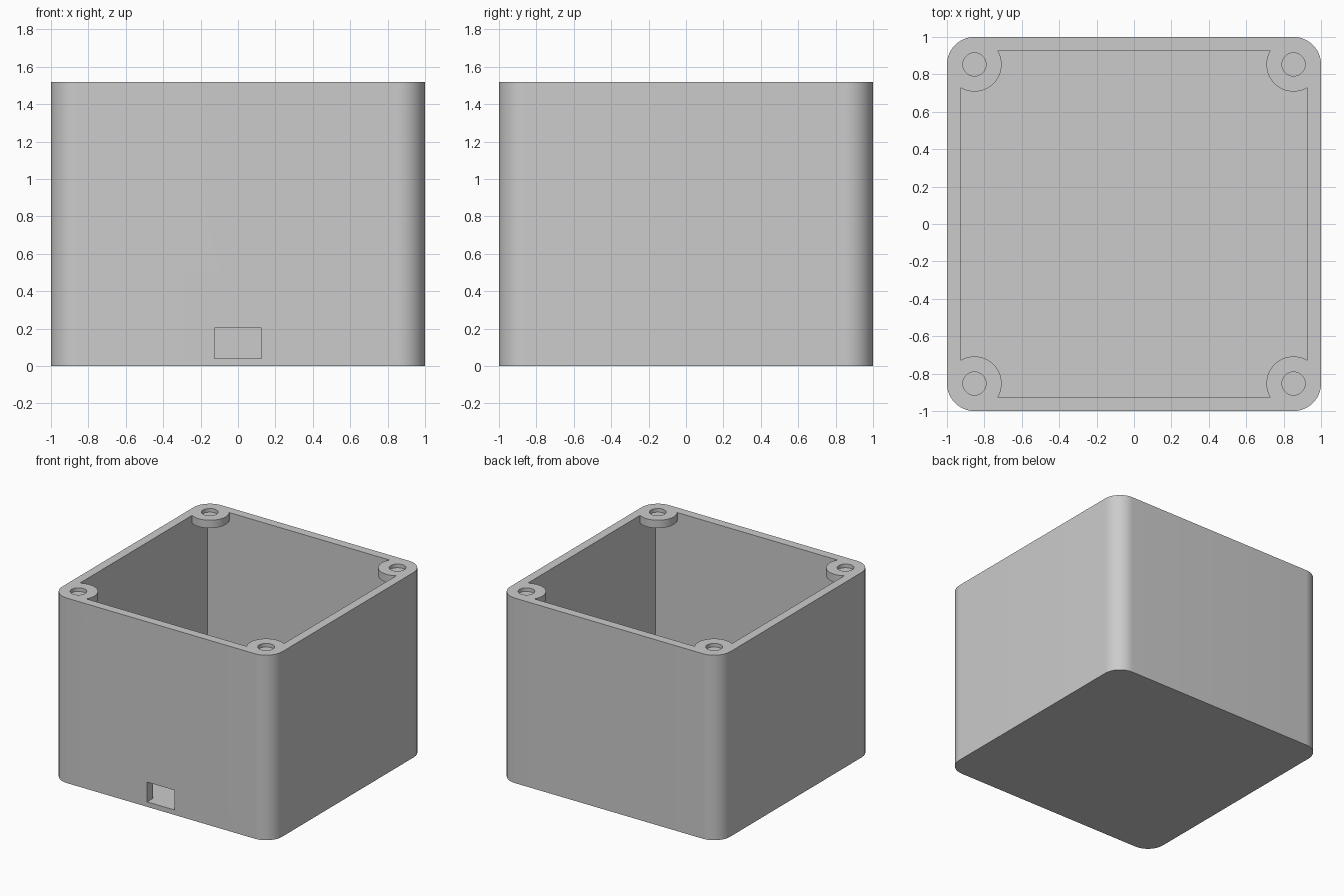
import bpy, bmesh, math

if "Cube" in bpy.data.objects:
    bpy.data.objects.remove(bpy.data.objects["Cube"])

H = 1.52          # box height
FLOOR = 0.04      # floor thickness
INNER = 0.928     # half width of the cavity
C = 0.853         # corner centre: rounding, bosses and pockets
BOSS_R, BOSS_T = 0.145, 0.065
POCKET_R, POCKET_D = 0.062, 0.03

grey = bpy.data.materials.new("light_grey")
grey.diffuse_color = (0.6, 0.6, 0.6, 1)
grey.use_nodes = True
grey.node_tree.nodes["Principled BSDF"].inputs["Base Color"].default_value = grey.diffuse_color


def prism(name, points, z0, z1):
    """Extrude a flat outline from z0 to z1."""
    bm = bmesh.new()
    face = bm.faces.new([bm.verts.new((x, y, z0)) for x, y in points])
    ext = bmesh.ops.extrude_face_region(bm, geom=[face])
    for v in ext["geom"]:
        if isinstance(v, bmesh.types.BMVert):
            v.co.z = z1
    bmesh.ops.recalc_face_normals(bm, faces=bm.faces[:])
    mesh = bpy.data.meshes.new(name)
    bm.to_mesh(mesh)
    bm.free()
    mesh.materials.append(grey)
    ob = bpy.data.objects.new(name, mesh)
    bpy.context.collection.objects.link(ob)
    return ob


def arc(cx, cy, r, a0, a1, n):
    return [(cx + r * math.cos(math.radians(a0 + (a1 - a0) * i / n)),
             cy + r * math.sin(math.radians(a0 + (a1 - a0) * i / n))) for i in range(n + 1)]


def rect(x0, x1, y0, y1):
    return [(x0, y0), (x1, y0), (x1, y1), (x0, y1)]


def subtract(target, cutter):
    """Cut one solid from another and remove the cutter."""
    mod = target.modifiers.new("cut", 'BOOLEAN')
    mod.operation = 'DIFFERENCE'
    mod.solver = 'EXACT'
    mod.object = cutter
    bpy.context.view_layer.objects.active = target
    bpy.ops.object.modifier_apply(modifier=mod.name)
    bpy.data.objects.remove(cutter, do_unlink=True)


corners = [(C, C), (-C, C), (-C, -C), (C, -C)]

# Rounded outer body
outline = []
for i, (x, y) in enumerate(corners):
    outline += arc(x, y, 1 - C, 90 * i, 90 * i + 90, 16)
box = prism("enclosure_box", outline, 0, H)

# Square cavity that leaves a round boss in each top corner
cavity = prism("cavity_cutter", rect(-INNER, INNER, -INNER, INNER), FLOOR, H + 0.1)
for x, y in corners:
    subtract(cavity, prism("boss_cutter", arc(x, y, BOSS_R, 0, 360, 64)[:-1], H - BOSS_T, H + 0.2))
subtract(box, cavity)

# Shallow round pocket in each boss
for x, y in corners:
    subtract(box, prism("pocket_cutter", arc(x, y, POCKET_R, 0, 360, 48)[:-1], H - POCKET_D, H + 0.1))

# Cable port low in the front wall
subtract(box, prism("port_cutter", rect(-0.125, 0.125, -1.1, -0.8), FLOOR + 0.001, 0.203))

# Smooth rounded walls, sharp rims
bpy.ops.object.select_all(action='DESELECT')
box.select_set(True)
bpy.context.view_layer.objects.active = box
bpy.ops.object.shade_smooth_by_angle(angle=math.radians(30))
